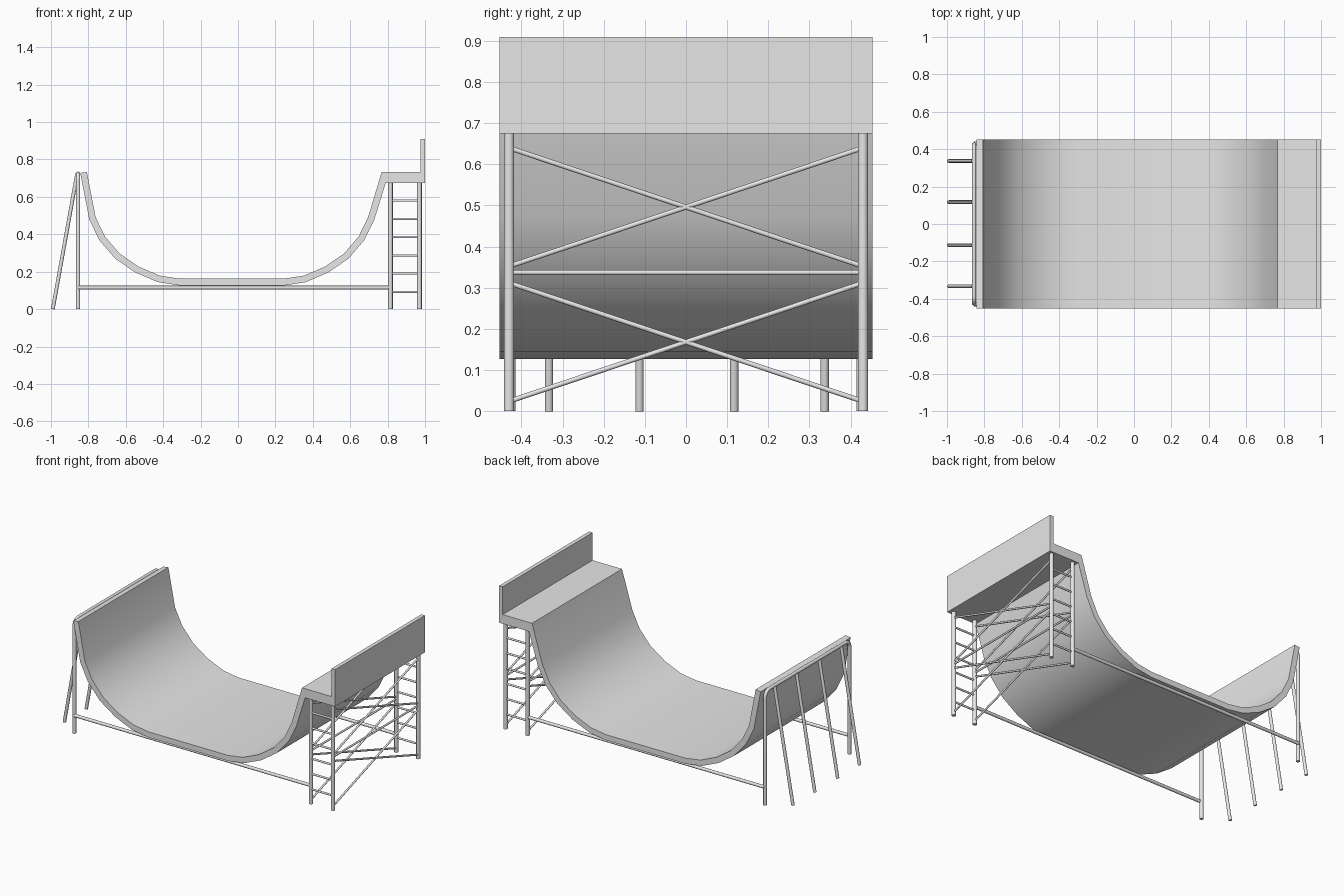
import bpy, bmesh, math
from mathutils import Vector

cube = bpy.data.objects.get("Cube")
if cube:
    bpy.data.objects.remove(cube, do_unlink=True)

# One plain grey for everything
GREY = (0.8, 0.8, 0.8, 1)
grey = bpy.data.materials.new("plain grey")
grey.use_nodes = True
grey.diffuse_color = GREY
grey.node_tree.nodes["Principled BSDF"].inputs["Base Color"].default_value = GREY


def activate(ob):
    bpy.ops.object.select_all(action='DESELECT')
    ob.select_set(True)
    bpy.context.view_layer.objects.active = ob


def smooth(ob):
    activate(ob)
    bpy.ops.object.shade_smooth_by_angle(angle=math.radians(35))


def bars(name, paths, radius):
    """Round tubes along straight or bent paths, as one mesh."""
    cu = bpy.data.curves.new(name, 'CURVE')
    cu.dimensions = '3D'
    cu.bevel_depth = radius
    cu.bevel_resolution = 4
    cu.use_fill_caps = True
    for path in paths:
        sp = cu.splines.new('POLY')
        sp.points.add(len(path) - 1)
        for p, co in zip(sp.points, path):
            p.co = (*co, 1)
    cu.materials.append(grey)
    ob = bpy.data.objects.new(name, cu)
    bpy.context.collection.objects.link(ob)
    activate(ob)
    bpy.ops.object.convert(target='MESH')
    smooth(bpy.context.object)


# Ramp sheet with deck and back wall, one extruded outline
HALF = 0.453
CENTRE = -0.033
THICK = 0.036
rise = [(0.28, 0.163), (0.386, 0.179), (0.498, 0.227),
        (0.60, 0.297), (0.678, 0.388), (0.728, 0.49)]
riding = [Vector((-0.808, 0.733))]
riding += [Vector((CENTRE - d, z)) for d, z in reversed(rise)]
riding += [Vector((CENTRE + d, z)) for d, z in rise]
riding += [Vector((0.768, 0.733))]

under = []
for i, p in enumerate(riding):
    a = (p - riding[max(i - 1, 0)]).normalized()
    b = (riding[min(i + 1, len(riding) - 1)] - p).normalized()
    t = (a + b).normalized()
    under.append(p + Vector((t.y, -t.x)) * THICK)
under[0].y = 0.728
under[-1] = Vector((0.79, 0.675))
deck = [Vector(c) for c in ((0.975, 0.733), (0.975, 0.91), (1, 0.91), (1, 0.675))]
outline = riding + deck + under[::-1]

bm = bmesh.new()
face = bm.faces.new([bm.verts.new((p.x, -HALF, p.y)) for p in outline])
new = bmesh.ops.extrude_face_region(bm, geom=[face])["geom"]
bmesh.ops.translate(bm, vec=(0, 2 * HALF, 0),
                    verts=[v for v in new if isinstance(v, bmesh.types.BMVert)])
bmesh.ops.recalc_face_normals(bm, faces=bm.faces)
me = bpy.data.meshes.new("ramp_and_deck")
bm.to_mesh(me)
bm.free()
me.materials.append(grey)
ramp = bpy.data.objects.new("ramp_and_deck", me)
bpy.context.collection.objects.link(ramp)
smooth(ramp)

SIDES = (-1, 1)
Y = 0.43
POSTS = (0.815, 0.97)

# Bent tube frame behind the low end
BACK, TOP, BEND = -0.855, 0.724, 0.04
half_arch = [(Y - 0.005, 0)]
for k in range(6):
    a = math.radians(18 * k)
    half_arch.append((Y - 0.005 - BEND + BEND * math.cos(a),
                      TOP - BEND + BEND * math.sin(a)))
arch = [(BACK, -y, z) for y, z in half_arch] + [(BACK, y, z) for y, z in half_arch[::-1]]
bars("arch_frame", [arch], 0.011)

# Slanted props leaning on the arch
bars("slanted_props", [[(-0.99, y, 0), (BACK - 0.005, y, TOP)]
                       for y in (-0.333, -0.113, 0.117, 0.337)], 0.01)

# Long rails joining both ends
bars("side_rails", [[(BACK, s * Y, 0.115), (POSTS[0], s * Y, 0.115)] for s in SIDES], 0.01)

# Tower posts under the deck
bars("deck_posts", [[(x, s * Y, 0), (x, s * Y, 0.69)] for x in POSTS for s in SIDES], 0.0125)

# Ladder rungs on both ends of the tower
bars("ladder_rungs", [[(POSTS[0], s * Y, z), (POSTS[1], s * Y, z)]
                      for s in SIDES for z in (0.092, 0.19, 0.287, 0.385, 0.482, 0.58)], 0.006)

# Crossed braces and a level bar on both long sides of the tower
braces = []
for x in POSTS:
    braces.append([(x, -Y, 0.337), (x, Y, 0.337)])
    for low, high in ((0.024, 0.312), (0.352, 0.64)):
        for s in SIDES:
            braces.append([(x, -s * Y, low), (x, s * Y, high)])
bars("cross_braces", braces, 0.006)
